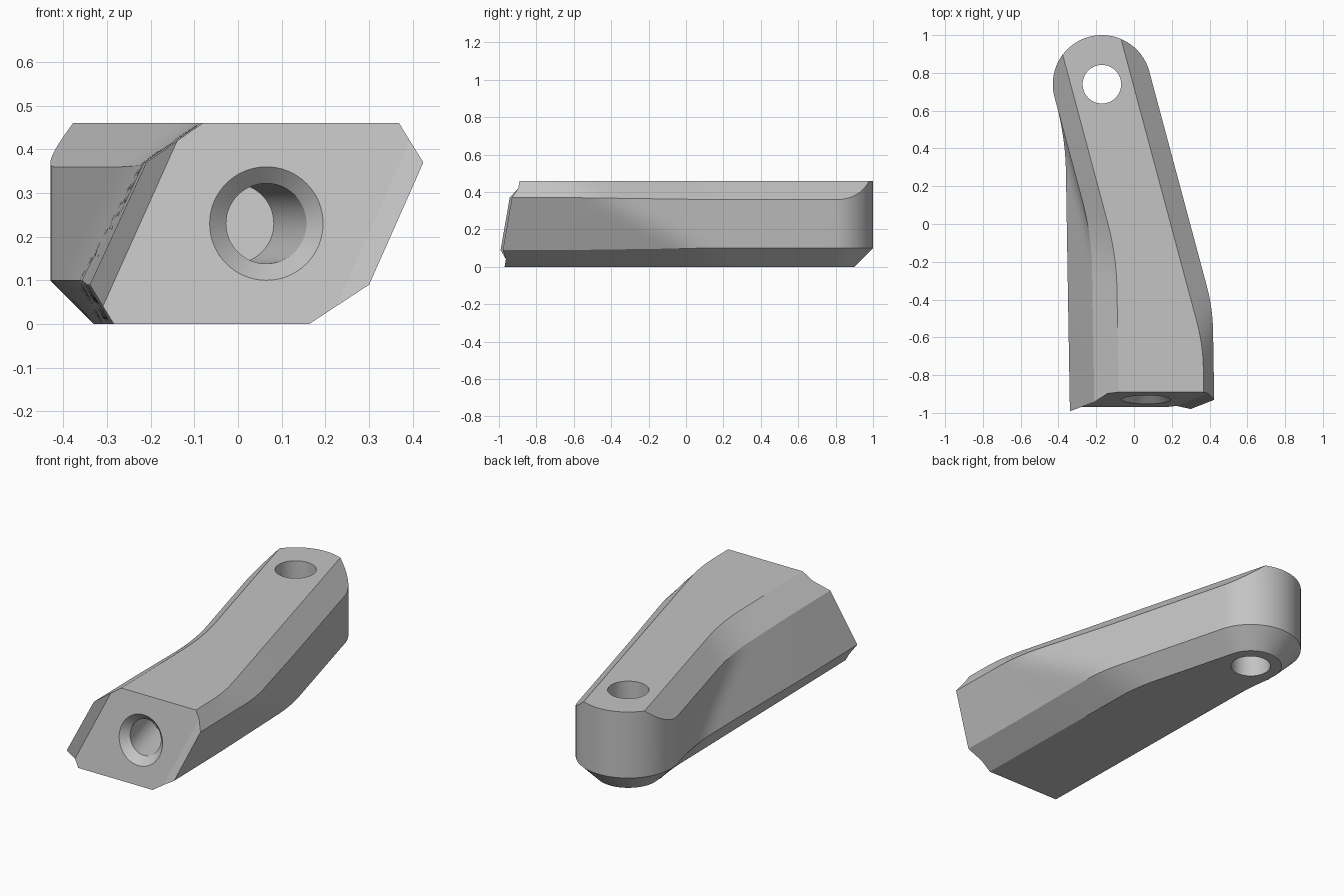
import bpy, bmesh, math
from mathutils import Matrix, Vector

if "Cube" in bpy.data.objects:
    bpy.data.objects.remove(bpy.data.objects["Cube"])

TILT = math.radians(15)              # direction of the rear arm
PIVOT = Vector((-0.17, 0.74))        # centre of the rounded end
FRONT = {1: [(0.163, 0), (0.30, 0.09), (0.425, 0.37), (0.37, 0.46)],
         -1: [(-0.285, 0), (-0.34, 0.09), (-0.21, 0.37), (-0.08, 0.46)]}
REAR = [(0.16, 0), (0.26, 0.10), (0.26, 0.36), (0.16, 0.46)]
BLEND = {1: 0.03, -1: 0.045}
RIDGE = {1: 0.025, -1: 0.037}
LEVELS = [0, 0.45] + [1 + i / 8 for i in range(9)] + [2.55, 3]


def along(points, u):
    i = min(int(u), 2)
    return Vector(points[i]).lerp(Vector(points[i + 1]), u - i)


def soft_min(a, b, k):
    h = max(k - abs(a - b), 0) / k
    return min(a, b) - h * h * k / 4


def front_y(z):
    return -0.97 + 0.174 * z


def side_point(s, u, y):
    """Slanted front wall blended into the angled upright rear wall."""
    f, r = along(FRONT[s], u), along(REAR, u)
    t = min(max((y + 0.6) / 0.7, 0), 1)
    z = f.y + (r.y - f.y) * t
    if y < -0.9:                     # tilted front end with raised side ridges
        y = front_y(z) - (RIDGE[s] if 1 <= u <= 2 else 0)
    xf = f.x - 0.0167 * (y + 0.95)
    xr = PIVOT.x + s * r.x / math.cos(TILT) - math.tan(TILT) * (y - PIVOT.y)
    return (soft_min(xf, xr, BLEND[s]), y, z)


def finish(name, bm):
    bmesh.ops.recalc_face_normals(bm, faces=bm.faces)
    me = bpy.data.meshes.new(name)
    bm.to_mesh(me)
    bm.free()
    ob = bpy.data.objects.new(name, me)
    bpy.context.collection.objects.link(ob)
    return ob


def stack(name, rings):
    """Closed solid from a stack of equal rings."""
    bm = bmesh.new()
    vs = [[bm.verts.new(p) for p in ring] for ring in rings]
    n = len(vs[0])
    for a, b in zip(vs, vs[1:]):
        for i in range(n):
            j = (i + 1) % n
            bm.faces.new((a[i], a[j], b[j], b[i]))
    bm.faces.new(vs[0])
    bm.faces.new(vs[-1])
    return finish(name, bm)


def circle(r, n=64):
    return [(r * math.cos(2 * math.pi * i / n), r * math.sin(2 * math.pi * i / n))
            for i in range(n)]


def upright(name, profile):
    """Turned solid around the rear pivot; profile is (radius, z)."""
    ob = stack(name, [[(x, y, z) for x, y in circle(r)] for r, z in profile])
    ob.data.transform(Matrix.Translation(PIVOT.to_3d()) @ Matrix.Rotation(TILT, 4, 'Z'))
    return ob


def cut(target, cutter):
    cutter.hide_render = True
    m = target.modifiers.new("cut", 'BOOLEAN')
    m.operation, m.solver, m.object = 'DIFFERENCE', 'EXACT', cutter
    bpy.ops.object.select_all(action='DESELECT')
    bpy.context.view_layer.objects.active = target
    target.select_set(True)
    bpy.ops.object.modifier_apply(modifier=m.name)
    bpy.data.objects.remove(cutter)


# Bar body, lofted from front to back
bm = bmesh.new()
stations = [-0.95] + [-0.86 + 0.03 * i for i in range(54)] + [1.2]
rings = [[bm.verts.new(side_point(1, u, y)) for u in LEVELS]
         + [bm.verts.new(side_point(-1, u, y)) for u in reversed(LEVELS)]
         for y in stations]
n = len(rings[0])
for a, b in zip(rings, rings[1:]):
    for i in range(n):
        j = (i + 1) % n
        bm.faces.new((a[i], a[j], b[j], b[i]))
bm.faces.new(rings[-1])
# Front end: flat centre with one strip along each side
first = rings[0]
bm.faces.new([first[i] for i in (0, 1, 11, 12, 13, 14, 24, 25)])
bm.faces.new(first[1:12])
bm.faces.new(first[14:25])
bar = finish("bar", bm)

# Rounded rear end with a bevelled underside
bm = bmesh.new()
bmesh.ops.create_cube(bm, size=1, matrix=Matrix.Translation(PIVOT.to_3d())
                      @ Matrix.Rotation(TILT, 4, 'Z')
                      @ Matrix.Translation((0, 0.5, 0.23)) @ Matrix.Diagonal((2, 1, 1, 1)))
end_cutter = finish("end_cutter", bm)
cut(end_cutter, upright("end_round", [(0.0602, -0.1), (0.2602, 0.1), (0.2602, 1.0)]))
cut(bar, end_cutter)

# Upright pivot hole
cut(bar, upright("pivot_hole", [(0.102, -0.2), (0.102, 0.8)]))

# Countersunk angled bore in the front end: (depth, sideways shift, radius)
bore = [(-0.04, 0, 0.168), (0.04, 0, 0.092), (0.32, -0.075, 0.092)]
cut(bar, stack("front_bore", [[(0.065 + dx + x, front_y(0.23 + z) + d, 0.23 + z)
                               for x, z in circle(r)] for d, dx, r in bore]))

# Finish
grey = bpy.data.materials.new("light_grey")
grey.diffuse_color = (0.55, 0.55, 0.55, 1)
grey.use_nodes = True
grey.node_tree.nodes["Principled BSDF"].inputs["Base Color"].default_value = grey.diffuse_color
bar.data.materials.clear()
bar.data.materials.append(grey)
for p in bar.data.polygons:
    p.material_index = 0
bpy.ops.object.select_all(action='DESELECT')
bpy.context.view_layer.objects.active = bar
bar.select_set(True)
bpy.ops.object.shade_smooth_by_angle(angle=math.radians(15))
